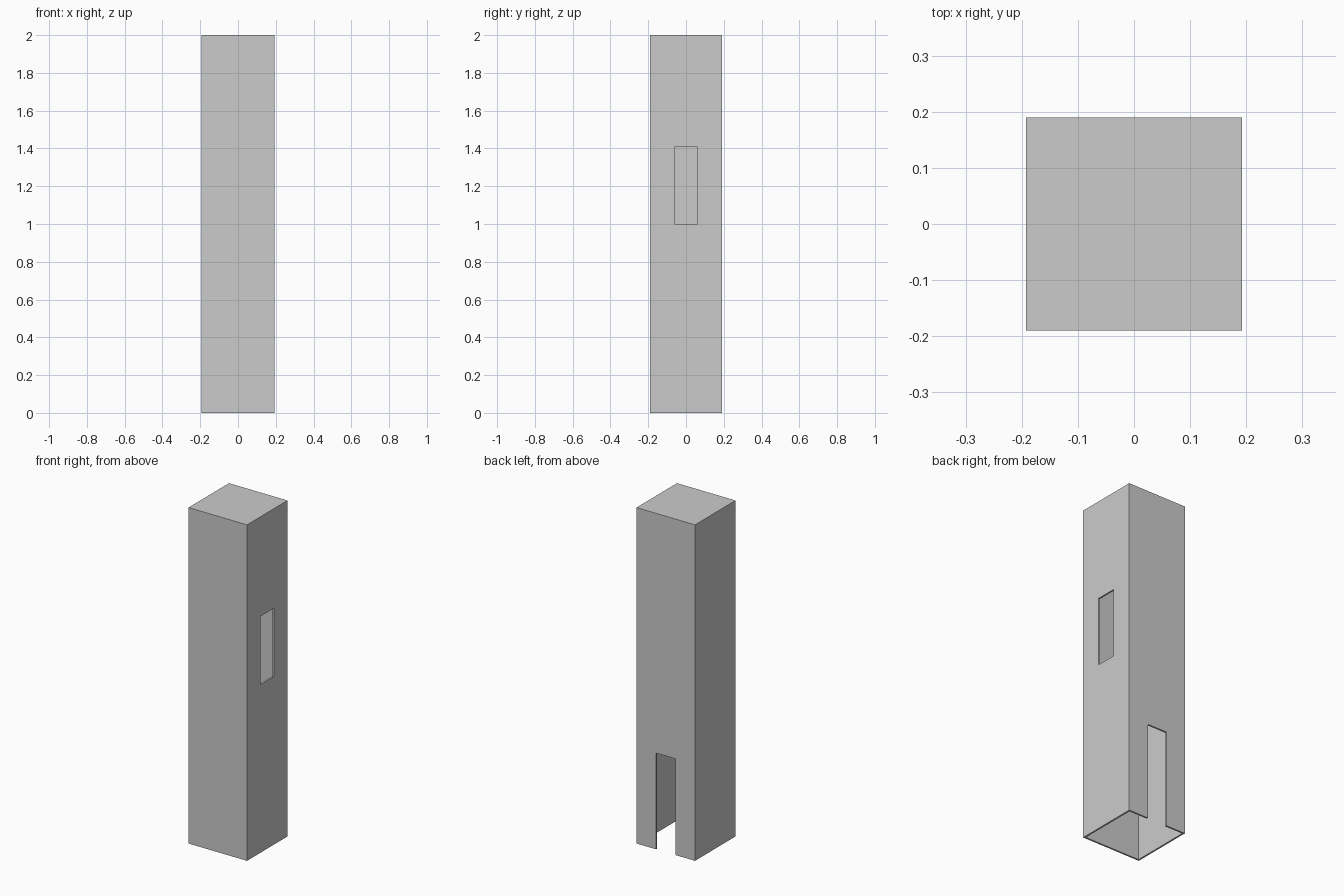
import bpy

if "Cube" in bpy.data.objects:
    bpy.data.objects.remove(bpy.data.objects["Cube"])

W, D, H = 0.385, 0.38, 2.0   # outer size
T = 0.01                     # wall thickness


def box(name, x, y, z):
    """Box from (min, max) pairs on each axis."""
    bpy.ops.mesh.primitive_cube_add(size=1)
    ob = bpy.context.object
    ob.name = name
    for v in ob.data.vertices:
        v.co = [lo + (c + 0.5) * (hi - lo) for c, (lo, hi) in zip(v.co, (x, y, z))]
    return ob


def cut(target, cutter):
    """Subtract the cutter from the target and remove it."""
    mod = target.modifiers.new(cutter.name, 'BOOLEAN')
    mod.operation = 'DIFFERENCE'
    mod.solver = 'EXACT'
    mod.object = cutter
    bpy.context.view_layer.objects.active = target
    bpy.ops.object.modifier_apply(modifier=mod.name)
    bpy.data.objects.remove(cutter, do_unlink=True)


# Outer tower block
tower = box("tower", (-W / 2, W / 2), (-D / 2, D / 2), (0, H))

# Hollow interior, open at the bottom
cut(tower, box("interior", (-W / 2 + T, W / 2 - T), (-D / 2 + T, D / 2 - T), (-0.1, H - T)))

# Doorway in the back wall, down to the ground
cut(tower, box("doorway", (-0.064, 0.064), (D / 2 - 0.05, D / 2 + 0.05), (-0.1, 0.573)))

# Window in the right wall
cut(tower, box("window", (W / 2 - 0.05, W / 2 + 0.05), (-0.062, 0.062), (1.0, 1.407)))
